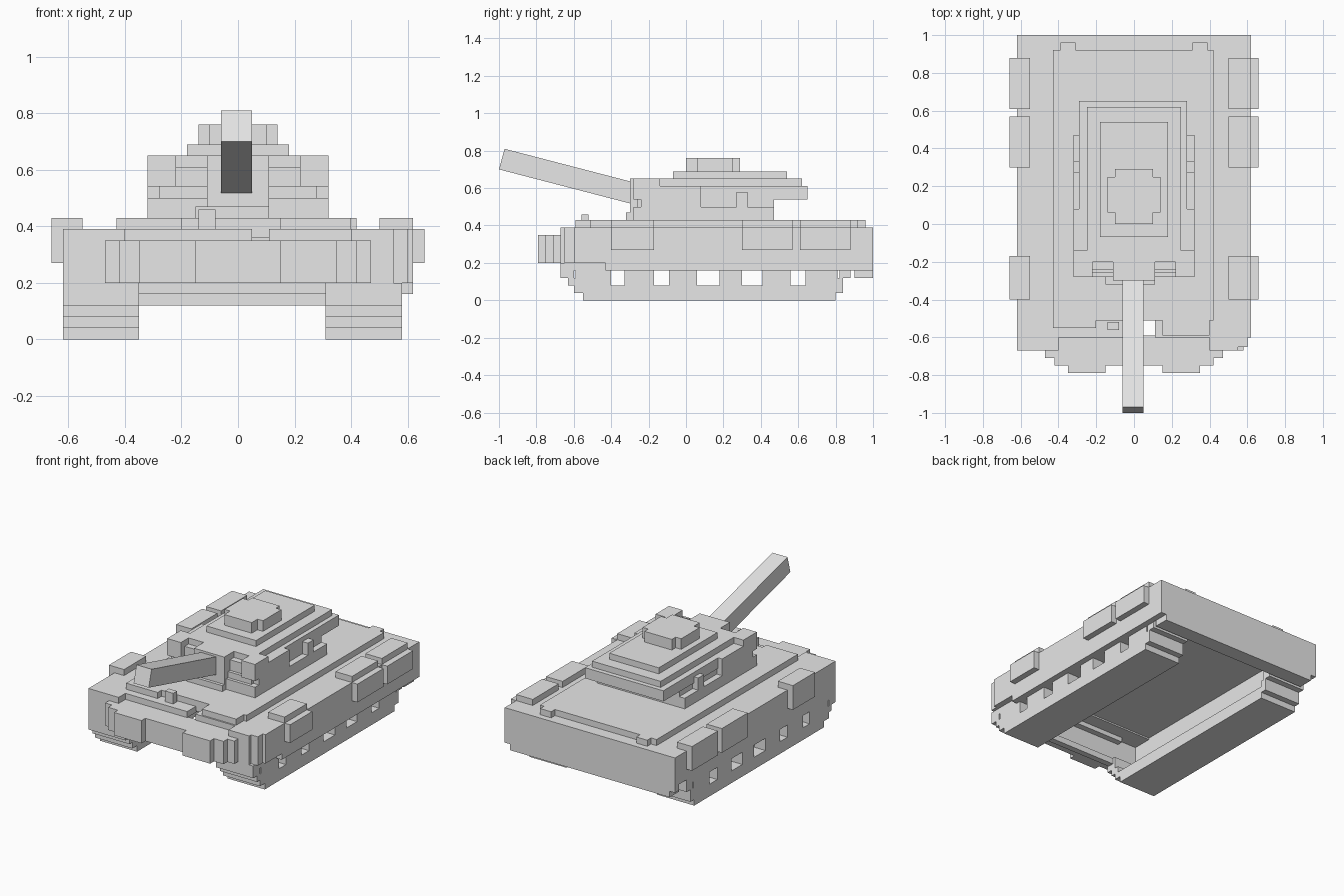
import bpy
import bmesh
from mathutils import Vector

old = bpy.data.objects.get("Cube")
if old:
    bpy.data.objects.remove(old, do_unlink=True)

paint = bpy.data.materials.new("light_grey")
paint.use_nodes = True
grey = (.8, .8, .8, 1)
paint.diffuse_color = grey
paint.node_tree.nodes["Principled BSDF"].inputs["Base Color"].default_value = grey


def finish(name, bm):
    """Turn a bmesh into a painted object."""
    bmesh.ops.recalc_face_normals(bm, faces=bm.faces)
    mesh = bpy.data.meshes.new(name)
    bm.to_mesh(mesh)
    bm.free()
    mesh.materials.append(paint)
    obj = bpy.data.objects.new(name, mesh)
    bpy.context.collection.objects.link(obj)
    return obj


def box(name, x, y, z):
    """Block given by its extent along each axis."""
    bm = bmesh.new()
    bmesh.ops.create_cube(bm, size=1)
    for v in bm.verts:
        v.co = Vector(span[0] if c < 0 else span[1]
                      for c, span in zip(v.co, (x, y, z)))
    return finish(name, bm)


def pair(name, x, y, z):
    """Block on the left and its mirror image on the right."""
    box(name + "_left", x, y, z)
    box(name + "_right", (-x[1], -x[0]), y, z)


def extrude_profile(name, outline, x):
    """Side outline in y and z, stretched across x."""
    bm = bmesh.new()
    face = bm.faces.new([bm.verts.new((x[0], y, z)) for y, z in outline])
    grown = bmesh.ops.extrude_face_region(bm, geom=[face])["geom"]
    moved = [g for g in grown if isinstance(g, bmesh.types.BMVert)]
    bmesh.ops.translate(bm, verts=moved, vec=(x[1] - x[0], 0, 0))
    return finish(name, bm)


# Tracks: stepped base, thin outer posts between the openings, and a top run
posts = [(-.59, -.40), (-.33, -.17), (-.09, .06), (.18, .30), (.41, .56), (.64, .81)]
for side, outer, inner in (("right", -.62, -.35), ("left", .58, .31)):
    inward = .04 if inner > outer else -.04
    full = sorted((outer, inner))
    post_x = sorted((outer, outer + 2 * inward))
    top_x = sorted((outer, outer + 3 * inward))
    box("track_sole_" + side, x=full, y=(-.55, .80), z=(0, .04))
    box("track_base_" + side, x=full, y=(-.60, .84), z=(.04, .08))
    for y in posts:
        box("track_post_" + side, x=post_x, y=y, z=(.08, .16))
    box("track_top_" + side, x=top_x, y=(-.60, .88), z=(.16, .20))
    box("track_nose_" + side, x=full, y=(-.63, -.57), z=(.08, .12))
    box("track_front_" + side, x=full, y=(-.67, -.60), z=(.12, .20))
    box("track_tail_" + side, x=full, y=(.80, .84), z=(.08, .12))
    box("track_back_" + side, x=full, y=(.82, .88), z=(.12, .20))

# Hull sides: thin walls, left open underneath between the tracks
box("hull_side_right", x=(-.62, -.54), y=(-.63, .96), z=(.20, .39))
box("hull_side_left", x=(.50, .62), y=(-.60, .96), z=(.20, .39))
box("side_lip_left", x=(.58, .62), y=(-.43, .96), z=(.16, .20))

# Rear plate
box("rear_plate", x=(-.62, .62), y=(.96, 1), z=(.16, .39))
box("rear_plate_foot", x=(-.58, .58), y=(.90, 1), z=(.12, .16))

# Deck, with a gap in the front part and a sunken shelf behind the nose
box("main_deck", x=(-.43, .42), y=(-.51, .92), z=(.38, .43))
box("deck_border", x=(-.55, .50), y=(-.51, .96), z=(.36, .39))
box("front_deck_right", x=(-.55, .05), y=(-.60, -.50), z=(.35, .39))
box("front_deck_left", x=(.11, .55), y=(-.60, -.50), z=(.35, .39))
box("front_shelf", x=(-.40, .40), y=(-.68, -.59), z=(.32, .35))
pair("front_shelf_side", x=(.40, .55), y=(-.67, -.59), z=(.35, .39))
box("deck_hatch_right", x=(-.43, -.20), y=(-.55, -.50), z=(.38, .43))
box("deck_hatch_left", x=(.15, .40), y=(-.59, -.50), z=(.38, .43))
box("deck_peg", x=(-.14, -.08), y=(-.56, -.52), z=(.39, .46))
pair("rear_deck_cap", x=(.31, .39), y=(.90, .96), z=(.39, .43))

# Nose: stepped plates that narrow towards the front
nose = [(.55, -.67, .35), (.47, -.71, .35), (.42, -.75, .35)]
for half, front, top in nose:
    box("nose_plate", x=(-half, half), y=(front, -.63), z=(.20, top))
pair("bumper", x=(.15, .35), y=(-.79, -.74), z=(.20, .35))
box("nose_skirt", x=(-.35, .31), y=(-.66, -.62), z=(.16, .20))
pair("fender_corner", x=(.55, .60), y=(-.65, -.55), z=(.20, .39))
box("fender_tip_right", x=(-.62, -.55), y=(-.67, -.60), z=(.20, .39))

# Stowage boxes along both sides
for y in ((-.40, -.17), (.30, .57), (.61, .88)):
    box("stowage_box_right", x=(-.66, -.55), y=y, z=(.27, .43))
    box("stowage_box_left", x=(.50, .62), y=y, z=(.27, .43))
    box("stowage_front_left", x=(.61, .66), y=y, z=(.27, .39))

# Turret: base, overhanging body and roof steps
box("turret_base", x=(-.32, .32), y=(-.28, .47), z=(.42, .50))
box("turret_neck", x=(-.28, .28), y=(-.26, .47), z=(.50, .54))
box("turret_body", x=(-.29, .28), y=(-.24, .65), z=(.54, .61))
box("turret_roof", x=(-.25, .25), y=(-.20, .62), z=(.61, .65))
box("roof_plate", x=(-.18, .18), y=(-.07, .54), z=(.65, .69))

# Side pods on the turret
pair("side_pod", x=(.27, .32), y=(-.24, .08), z=(.50, .61))
pair("pod_cap", x=(.22, .32), y=(-.28, -.14), z=(.54, .65))
pair("rear_pod", x=(.27, .32), y=(.27, .33), z=(.50, .58))

# Gun mount and raised barrel
box("gun_mount", x=(-.11, .11), y=(-.30, -.07), z=(.47, .65))
box("gun_mount_foot", x=(-.15, .11), y=(-.32, -.25), z=(.42, .47))
extrude_profile("gun_barrel", [(-1, .70), (-.97, .81), (-.20, .61), (-.23, .50)], x=(-.06, .05))

# Cupola: crossed blocks
box("cupola_core", x=(-.10, .10), y=(0, .29), z=(.69, .76))
pair("cupola_arm", x=(.09, .14), y=(.06, .25), z=(.69, .76))
